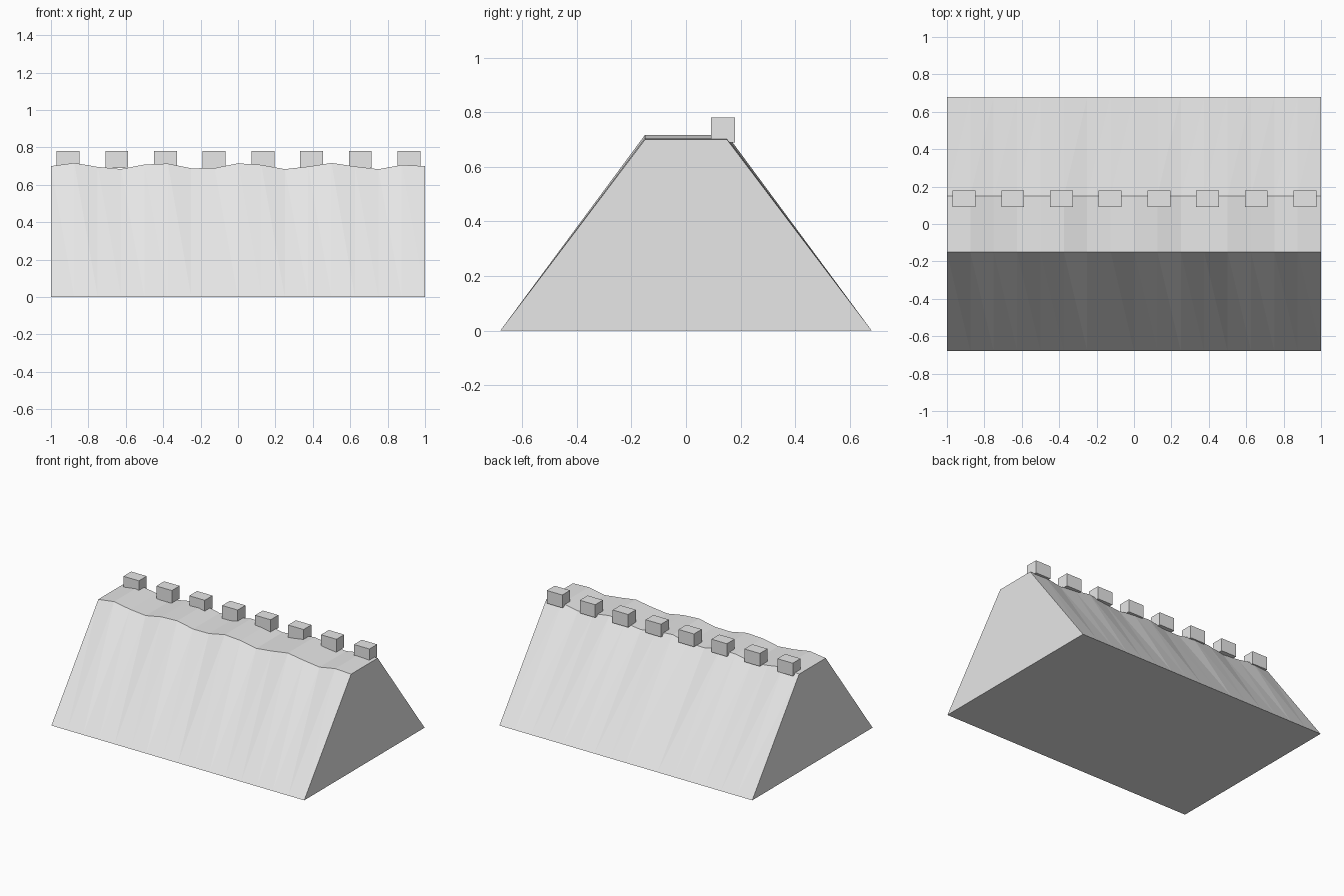
import bpy, bmesh, math

if "Cube" in bpy.data.objects:
    bpy.data.objects.remove(bpy.data.objects["Cube"])

stone = bpy.data.materials.new("pale_grey")
stone.diffuse_color = (0.8, 0.8, 0.8, 1)
stone.use_nodes = True
stone.node_tree.nodes["Principled BSDF"].inputs["Base Color"].default_value = stone.diffuse_color


def add_object(name, bm):
    bmesh.ops.recalc_face_normals(bm, faces=bm.faces)
    mesh = bpy.data.meshes.new(name)
    bm.to_mesh(mesh)
    bm.free()
    mesh.materials.append(stone)
    obj = bpy.data.objects.new(name, mesh)
    bpy.context.collection.objects.link(obj)
    return obj


# Embankment: trapezoid sections along x with a gently uneven crest
SEGMENTS = 16
bm = bmesh.new()
sections = []
for i in range(SEGMENTS + 1):
    x = -1 + 2 * i / SEGMENTS
    crest = 0.70 + (0.017 * math.sin(1.7 * i) if i < SEGMENTS else 0)
    profile = [(-0.68, 0), (-0.15, crest), (0.15, crest), (0.68, 0)]
    sections.append([bm.verts.new((x, y, z)) for y, z in profile])

for a, b in zip(sections, sections[1:]):
    # Slopes are split from the left crest point to the right foot point
    for foot, top in ((0, 1), (3, 2)):
        bm.faces.new((a[top], b[top], b[foot]))
        bm.faces.new((a[top], b[foot], a[foot]))
    bm.faces.new((a[1], a[2], b[2], b[1]))
    bm.faces.new((a[0], b[0], b[3], a[3]))
bm.faces.new(sections[0])
bm.faces.new(sections[-1])
add_object("embankment", bm)

# Row of blocks along the back edge of the crest
for i in range(8):
    bm = bmesh.new()
    bmesh.ops.create_cube(bm, size=1)
    bmesh.ops.scale(bm, vec=(0.122, 0.088, 0.092), verts=bm.verts)
    bmesh.ops.translate(bm, vec=(-0.909 + 0.2605 * i, 0.135, 0.735), verts=bm.verts)
    add_object(f"crest_block_{i + 1}", bm)
